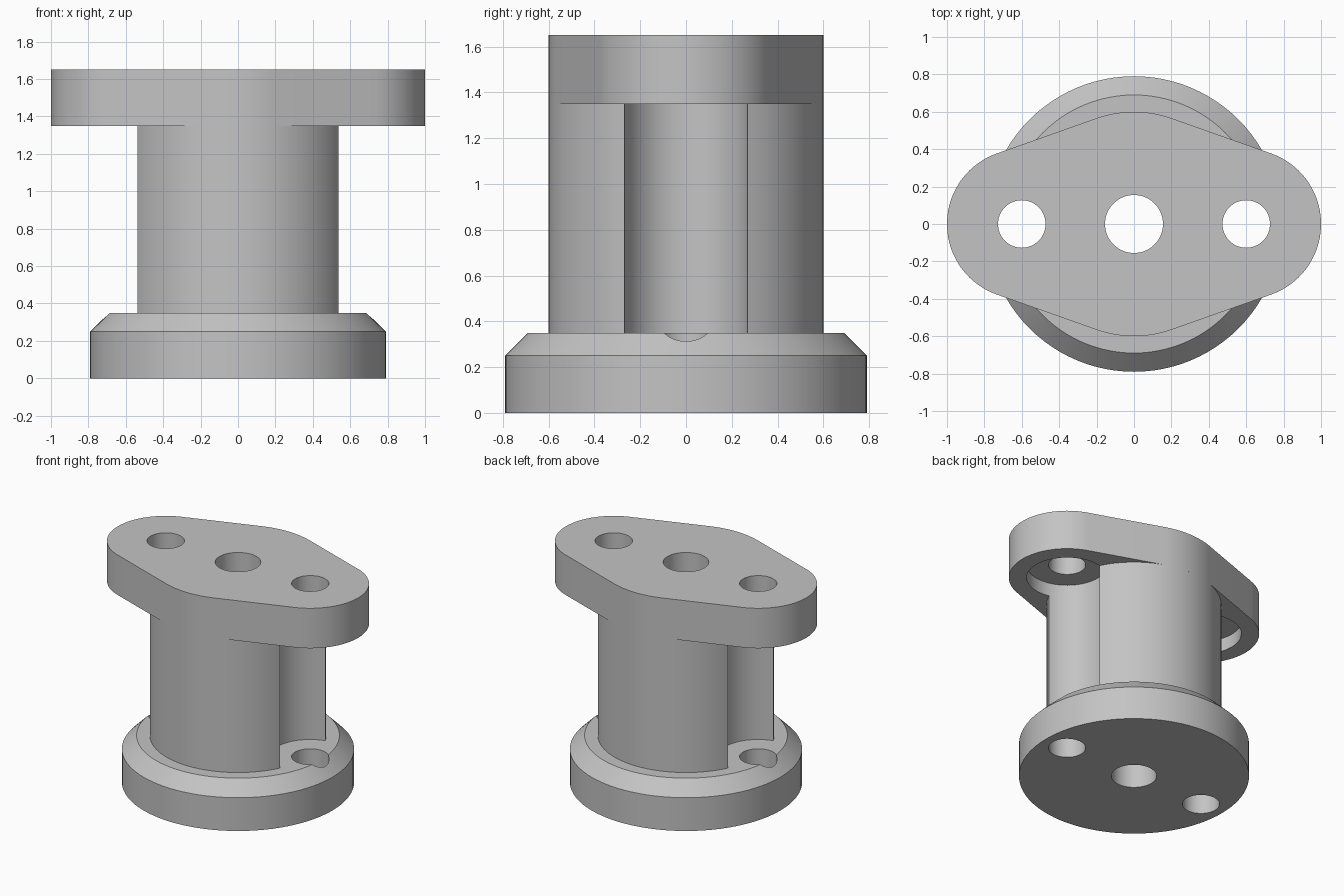
import bpy, bmesh, math

cube = bpy.data.objects.get("Cube")
if cube:
    bpy.data.objects.remove(cube)

SEGMENTS = 96
BASE_R, COLUMN_R, EAR_R = 0.79, 0.6, 0.4
BOLT_X, BOLT_R, RELIEF_R, BORE_R = 0.6, 0.127, 0.277, 0.155
BASE_TOP, FLANGE_BOTTOM, FLANGE_TOP = 0.35, 1.35, 1.65
RELIEF_TOP = 1.45
CHAMFER = 0.1

grey = bpy.data.materials.new("light grey metal")
grey.use_nodes = True
colour = (0.55, 0.55, 0.55, 1)
grey.diffuse_color = colour
grey.node_tree.nodes["Principled BSDF"].inputs["Base Color"].default_value = colour


def arc(cx, radius, start, end, steps):
    angles = [start + (end - start) * i / steps for i in range(steps + 1)]
    return [(cx + radius * math.cos(a), radius * math.sin(a)) for a in angles]


def circle(cx, radius):
    return arc(cx, radius, 0, math.tau, SEGMENTS)[:-1]


def loft(name, layers):
    """Closed solid through matching outlines, given as (outline, height)."""
    bm = bmesh.new()
    rings = [[bm.verts.new((x, y, z)) for x, y in outline] for outline, z in layers]
    for low, high in zip(rings, rings[1:]):
        for i in range(len(low)):
            bm.faces.new((low[i - 1], low[i], high[i], high[i - 1]))
    bm.faces.new(rings[0][::-1])
    bm.faces.new(rings[-1])
    bmesh.ops.recalc_face_normals(bm, faces=bm.faces)
    mesh = bpy.data.meshes.new(name)
    bm.to_mesh(mesh)
    bm.free()
    mesh.materials.append(grey)
    obj = bpy.data.objects.new(name, mesh)
    bpy.context.collection.objects.link(obj)
    return obj


def activate(obj):
    bpy.ops.object.select_all(action='DESELECT')
    obj.select_set(True)
    bpy.context.view_layer.objects.active = obj


def cut(obj, cutters):
    activate(obj)
    for cutter in cutters:
        mod = obj.modifiers.new("cut", 'BOOLEAN')
        mod.operation, mod.solver, mod.object = 'DIFFERENCE', 'EXACT', cutter
        bpy.ops.object.modifier_apply(modifier=mod.name)


# Round base with a chamfered top edge
base = loft("base", [(circle(0, BASE_R), 0),
                     (circle(0, BASE_R), BASE_TOP - CHAMFER),
                     (circle(0, BASE_R - CHAMFER), BASE_TOP)])

# Upright column
column = loft("column", [(circle(0, COLUMN_R), BASE_TOP),
                         (circle(0, COLUMN_R), FLANGE_BOTTOM)])

# Flange outline: a central circle joined by tangents to two smaller ears
tangent = math.acos((COLUMN_R - EAR_R) / BOLT_X)
outline = (arc(BOLT_X, EAR_R, -tangent, tangent, 40)
           + arc(0, COLUMN_R, tangent, math.pi - tangent, 24)
           + arc(-BOLT_X, EAR_R, math.pi - tangent, math.pi + tangent, 40)
           + arc(0, COLUMN_R, math.pi + tangent, math.tau - tangent, 24))
flange = loft("flange", [(outline, FLANGE_BOTTOM), (outline, FLANGE_TOP)])

# Cutters: central bore, bolt holes and the round reliefs beside the column
bore = loft("bore_cutter", [(circle(0, BORE_R), -0.1), (circle(0, BORE_R), 2)])
bolts, reliefs = [], []
for side in (-1, 1):
    x = side * BOLT_X
    bolts.append(loft("bolt_cutter", [(circle(x, BOLT_R), -0.1), (circle(x, BOLT_R), 2)]))
    reliefs.append(loft("relief_cutter", [(circle(x, RELIEF_R), 0.2),
                                          (circle(x, RELIEF_R), RELIEF_TOP)]))

cut(base, [bore] + bolts)
cut(column, [bore] + reliefs)
cut(flange, [bore] + reliefs + bolts)
for helper in [bore] + bolts + reliefs:
    bpy.data.objects.remove(helper)

# The column's ends are hidden inside the joints, so leave them open
bm = bmesh.new()
bm.from_mesh(column.data)
ends = [f for f in bm.faces if abs(f.normal.z) > 0.9]
bmesh.ops.delete(bm, geom=ends, context='FACES')
bm.to_mesh(column.data)
bm.free()

for part in (base, column, flange):
    activate(part)
    bpy.ops.object.shade_smooth_by_angle(angle=math.radians(30))
